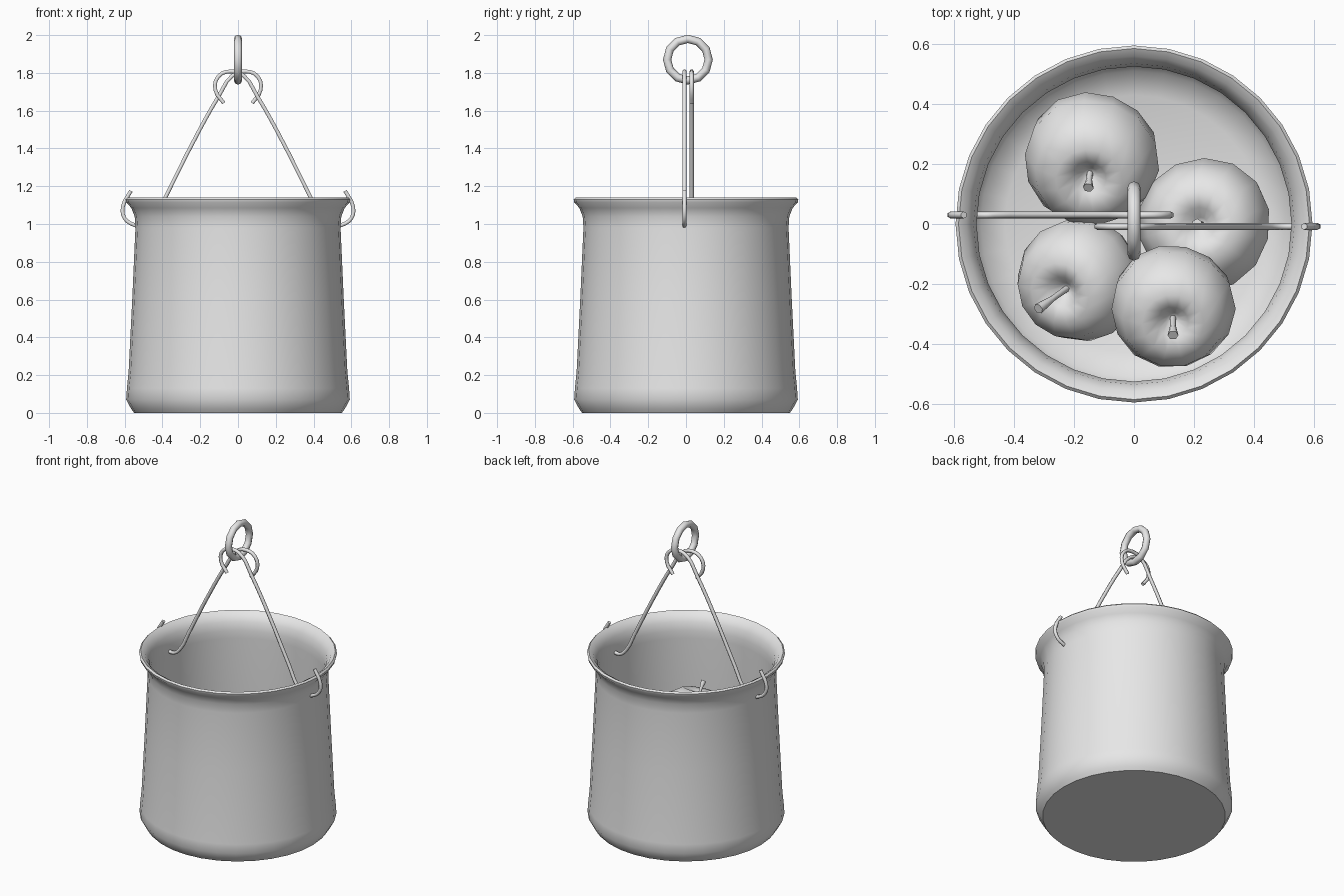
import bpy, bmesh, math
from mathutils import Vector

if "Cube" in bpy.data.objects:
    bpy.data.objects.remove(bpy.data.objects["Cube"])

grey = bpy.data.materials.new("plain grey")
grey.diffuse_color = (0.8, 0.8, 0.8, 1)
grey.use_nodes = True
grey.node_tree.nodes["Principled BSDF"].inputs["Base Color"].default_value = grey.diffuse_color


def finish(ob, angle=40):
    ob.data.materials.append(grey)
    bpy.ops.object.select_all(action='DESELECT')
    ob.select_set(True)
    bpy.context.view_layer.objects.active = ob
    bpy.ops.object.shade_smooth_by_angle(angle=math.radians(angle))


def lathe(name, profile, sides, lobe=0.0, angle=40):
    """Revolve (radius, height) points; radius 0 becomes a single pole."""
    bm = bmesh.new()
    rings = []
    for r, z in profile:
        if r == 0:
            rings.append([bm.verts.new((0, 0, z))] * sides)
            continue
        ring = []
        for i in range(sides):
            a = math.tau * i / sides
            k = r * (1 + lobe * math.sin(3 * a + 1) * (1 - z))
            ring.append(bm.verts.new((k * math.cos(a), k * math.sin(a), z)))
        rings.append(ring)
    for lo, hi in zip(rings, rings[1:]):
        for i in range(sides):
            j = (i + 1) % sides
            corners = list(dict.fromkeys([lo[i], lo[j], hi[j], hi[i]]))
            bm.faces.new(corners)
    bmesh.ops.recalc_face_normals(bm, faces=bm.faces)
    me = bpy.data.meshes.new(name)
    bm.to_mesh(me)
    bm.free()
    ob = bpy.data.objects.new(name, me)
    bpy.context.collection.objects.link(ob)
    finish(ob, angle)
    return ob


def wire(name, points, radius, taper=None):
    """Round wire through the given points."""
    cu = bpy.data.curves.new(name, 'CURVE')
    cu.dimensions = '3D'
    cu.bevel_depth = radius
    cu.bevel_resolution = 1
    cu.resolution_u = 3
    cu.use_fill_caps = True
    sp = cu.splines.new('BEZIER')
    sp.bezier_points.add(len(points) - 1)
    for i, (bp, co) in enumerate(zip(sp.bezier_points, points)):
        bp.co = co
        bp.handle_left_type = bp.handle_right_type = 'AUTO'
        bp.radius = taper[i] if taper else 1
    cu.materials.append(grey)
    ob = bpy.data.objects.new(name, cu)
    bpy.context.collection.objects.link(ob)
    return ob


# Pot: outer wall, flared lip, inner wall and floor in one profile
lathe("pot", [
    (0, 0), (0.55, 0), (0.565, 0.02), (0.592, 0.07), (0.588, 0.13), (0.579, 0.22),
    (0.56, 0.6), (0.543, 0.98), (0.547, 1.04), (0.565, 1.085), (0.592, 1.115),
    (0.595, 1.13), (0.585, 1.14), (0.56, 1.125), (0.535, 1.085), (0.525, 1.03),
    (0.525, 0.98), (0.54, 0.6), (0.557, 0.22), (0.55, 0.15), (0.51, 0.085),
    (0.43, 0.05), (0, 0.05)], 32)

# Handle wires: curl over the ring, run down inside, pass the wall, hook outside
path = [(-0.075, 1.64), (-0.12, 1.71), (-0.105, 1.78), (-0.04, 1.808), (0.03, 1.785),
        (0.1, 1.68), (0.2, 1.505), (0.385, 1.14), (0.44, 1.03), (0.49, 0.985),
        (0.55, 0.995), (0.6, 1.03), (0.61, 1.09), (0.567, 1.175)]
for name, side, y in (("right_handle_wire", 1, -0.008), ("left_handle_wire", -1, 0.03)):
    wire(name, [(side * x, y, z) for x, z in path], 0.0115)

# Hanging ring
bpy.ops.mesh.primitive_torus_add(location=(0, 0.01, 1.87), rotation=(0, math.pi / 2, 0),
                                 major_segments=12, minor_segments=8,
                                 major_radius=0.11, minor_radius=0.022)
ring = bpy.context.object
ring.name = "hanging_ring"
finish(ring, 60)

# Apples: three on the floor and one resting on top
# (centre, radius, lean direction and amount, stem length)
apple_profile = [(0, 0.62), (0.1, 0.66), (0.25, 0.84), (0.5, 0.92), (0.82, 0.7), (1, 0.22),
                 (0.95, -0.2), (0.74, -0.62), (0.45, -0.87), (0.2, -0.88), (0, -0.76)]
apples = [((-0.14, 0.225, 0.25), 0.225, (-0.05, -0.42), 0.09),
          ((0.24, 0.0, 0.25), 0.222, (-0.12, 0.0), 0.08),
          ((-0.175, -0.18, 0.25), 0.208, (-0.42, -0.3), 0.17),
          ((0.13, -0.268, 0.54), 0.207, (0.0, -0.36), 0.12)]
for n, (centre, size, lean, length) in enumerate(apples, 1):
    c = Vector(centre)
    up = Vector((lean[0], lean[1], 1)).normalized()
    ob = lathe(f"apple_{n}", apple_profile, 14, 0.015, 70)
    ob.location = c
    ob.scale = (size,) * 3
    ob.rotation_euler = up.to_track_quat('Z', 'Y').to_euler()
    # Stem rising from the dimple, wider at its tip
    foot = c + up * size * 0.58
    bend = Vector((lean[0], lean[1], 0)) * length * 0.5
    wire(f"apple_stem_{n}", [foot, foot + up * length * 0.6 + bend * 0.3,
                             foot + up * length + bend], 0.012, (0.9, 0.8, 1.5))
